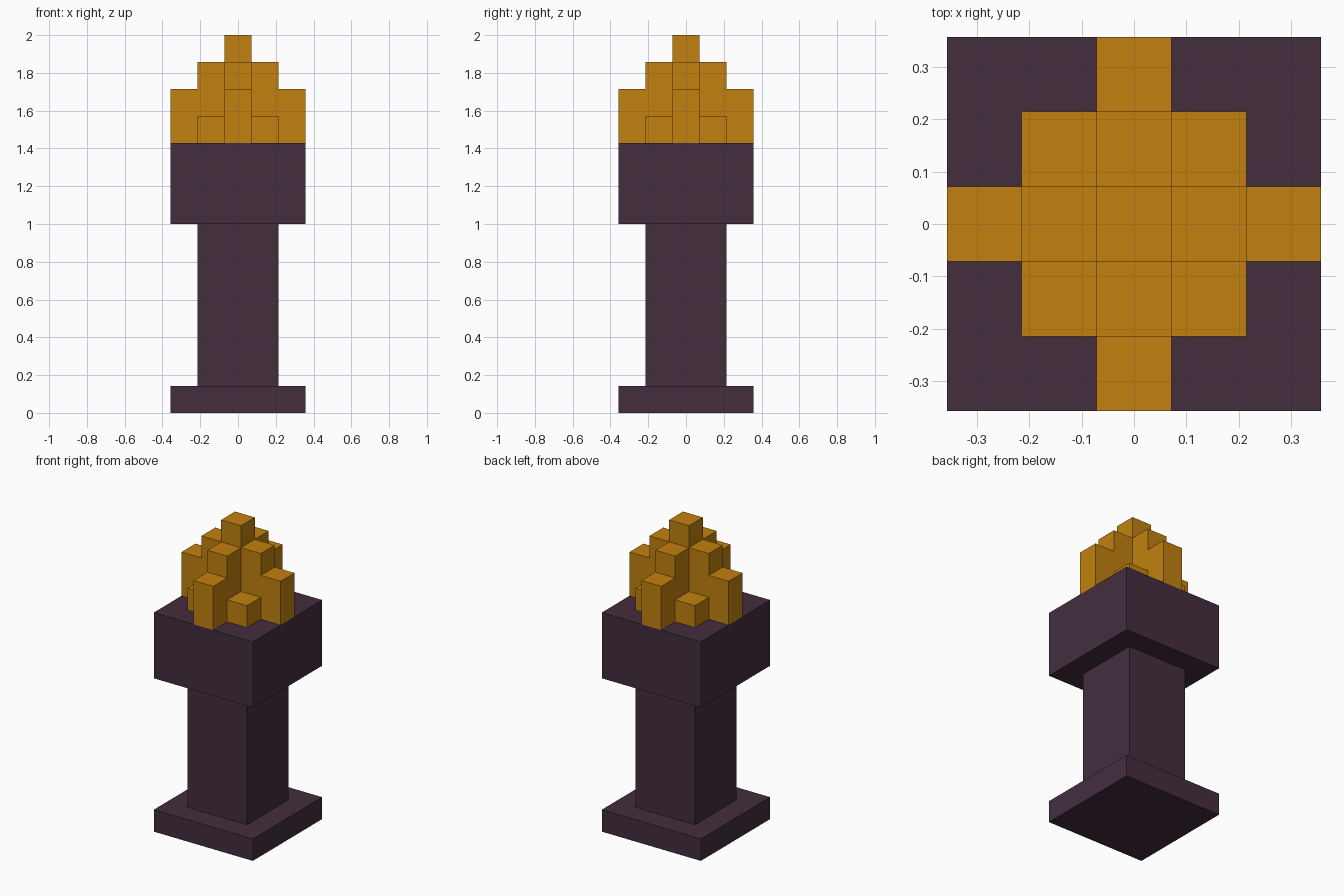
import bpy
import bmesh

if "Cube" in bpy.data.objects:
    bpy.data.objects.remove(bpy.data.objects["Cube"])

U = 1 / 7  # one block


def material(name, rgb):
    m = bpy.data.materials.new(name)
    m.diffuse_color = (*rgb, 1)
    m.use_nodes = True
    m.node_tree.nodes["Principled BSDF"].inputs["Base Color"].default_value = m.diffuse_color
    return m


def finish(bm, name, mat):
    mesh = bpy.data.meshes.new(name)
    bm.to_mesh(mesh)
    bm.free()
    mesh.materials.append(mat)
    obj = bpy.data.objects.new(name, mesh)
    bpy.context.collection.objects.link(obj)
    return obj


def block(name, width, z0, z1, mat):
    """Square block centred on the axis, sized in block units."""
    bm = bmesh.new()
    bmesh.ops.create_cube(bm, size=1)
    for v in bm.verts:
        v.co.x *= width * U
        v.co.y *= width * U
        v.co.z = (z1 if v.co.z > 0 else z0) * U
    return finish(bm, name, mat)


stone = material("dark purple stone", (0.057, 0.027, 0.048))
fire = material("amber flame", (0.54, 0.22, 0.0045))

# Stand: foot, shaft and bowl
block("foot", 5, 0, 1, stone)
block("shaft", 3, 1, 7, stone)
block("bowl", 5, 7, 10, stone)

# Flame: stepped columns, dropping one block per step from the centre
BASE = 10


def height(i, j):
    inside = abs(i) + abs(j) <= 2
    if not inside:
        return BASE
    return 11 if i and j else 14 - abs(i) - abs(j)


bm = bmesh.new()


def quad(points):
    bm.faces.new([bm.verts.new((x * U, y * U, z * U)) for x, y, z in points])


for i in range(-2, 3):
    for j in range(-2, 3):
        h = height(i, j)
        if h == BASE:
            continue
        # Column top
        quad([(i - .5, j - .5, h), (i + .5, j - .5, h),
              (i + .5, j + .5, h), (i - .5, j + .5, h)])
        # Exposed walls above each lower neighbour
        for dx, dy in ((1, 0), (0, 1), (-1, 0), (0, -1)):
            low = height(i + dx, j + dy)
            if low < h:
                cx, cy = i + dx / 2, j + dy / 2
                ax, ay = cx + dy / 2, cy - dx / 2
                bx, by = cx - dy / 2, cy + dx / 2
                quad([(ax, ay, low), (bx, by, low), (bx, by, h), (ax, ay, h)])

bmesh.ops.remove_doubles(bm, verts=bm.verts, dist=1e-4)
finish(bm, "flame", fire)
